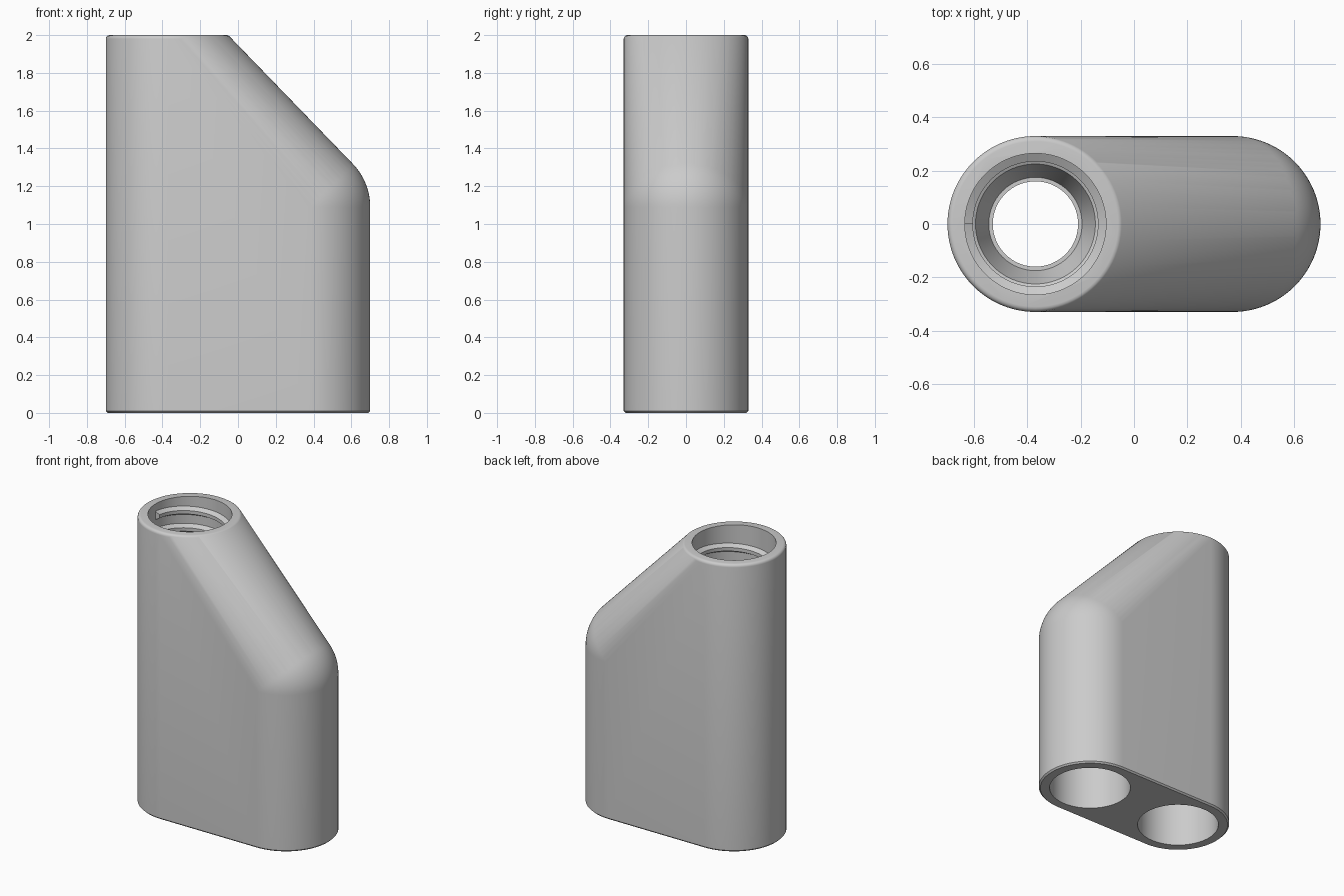
import bpy, bmesh
from math import sin, cos, pi, radians

cube = bpy.data.objects.get("Cube")
if cube:
    bpy.data.objects.remove(cube, do_unlink=True)

SEG = 96
R = 0.33          # outer radius of both tubes
CX = 0.37         # distance of each tube from the middle
DOME_Z = 1.09     # centre height of the short tube's dome

grey = bpy.data.materials.new("grey plastic")
grey.use_nodes = True
colour = (0.6, 0.6, 0.6, 1)
grey.diffuse_color = colour
grey.node_tree.nodes["Principled BSDF"].inputs["Base Color"].default_value = colour


def to_object(name, bm):
    bmesh.ops.recalc_face_normals(bm, faces=bm.faces[:])
    mesh = bpy.data.meshes.new(name)
    bm.to_mesh(mesh)
    bm.free()
    mesh.materials.append(grey)
    obj = bpy.data.objects.new(name, mesh)
    bpy.context.collection.objects.link(obj)
    return obj


def ring(bm, x, r, z):
    return [bm.verts.new((x + r * cos(2 * pi * i / SEG), r * sin(2 * pi * i / SEG), z))
            for i in range(SEG)]


def skin(bm, rings, closed=True):
    """Join successive loops of vertices with quads and cap both ends."""
    for a, b in zip(rings, rings[1:]):
        n = len(a)
        for i in range(n):
            bm.faces.new((a[i], a[(i + 1) % n], b[(i + 1) % n], b[i]))
    bm.faces.new(rings[0])
    bm.faces.new(rings[-1])


def lathe(name, x, profile):
    bm = bmesh.new()
    skin(bm, [ring(bm, x, r, z) for r, z in profile])
    return to_object(name, bm)


def smooth(obj):
    bpy.ops.object.select_all(action="DESELECT")
    obj.select_set(True)
    bpy.context.view_layer.objects.active = obj
    bpy.ops.object.shade_smooth_by_angle(angle=radians(30))


# Body: hull of a tall tube and a short domed tube, with softened rims
bm = bmesh.new()
for x in (-CX, CX):
    ring(bm, x, R - 0.01, 0)
    ring(bm, x, R, 0.01)
for k in range(5):
    a = pi / 2 * k / 4
    ring(bm, -CX, R - 0.02 + 0.02 * cos(a), 1.98 + 0.02 * sin(a))
for k in range(24):
    a = pi / 2 * k / 24
    ring(bm, CX, R * cos(a), DOME_Z + R * sin(a))
hull = bmesh.ops.convex_hull(bm, input=bm.verts[:])
loose = [v for v in bm.verts if not v.link_faces]
bmesh.ops.delete(bm, geom=loose, context="VERTS")
bmesh.ops.dissolve_limit(bm, angle_limit=radians(0.2), verts=bm.verts[:], edges=bm.edges[:])
body = to_object("body", bm)

# Bores: threaded neck with funnel running through, and a blind domed bore
BORE = 0.26
through = lathe("through_bore_cutter", -CX, [
    (BORE, -0.1), (BORE, 1.18), (0.16, 1.3), (0.16, 1.42), (0.175, 1.42),
    (0.225, 1.56), (0.265, 1.58), (0.265, 2.1)])
dome = [(BORE * cos(pi / 2 * k / 16), DOME_Z + BORE * sin(pi / 2 * k / 16)) for k in range(16)]
blind = lathe("blind_bore_cutter", CX, [(BORE, -0.1)] + dome)

for cutter in (through, blind):
    mod = body.modifiers.new("bore", "BOOLEAN")
    mod.operation = "DIFFERENCE"
    mod.solver = "EXACT"
    mod.object = cutter
    cutter.hide_render = True
    bpy.context.view_layer.objects.active = body
    bpy.ops.object.modifier_apply(modifier=mod.name)
    bpy.data.objects.remove(cutter, do_unlink=True)
smooth(body)

# Neck thread: trapezoid section swept along a helix
bm = bmesh.new()
section = [(0.275, -0.035), (0.235, -0.012), (0.235, 0.012), (0.275, 0.035)]
TURNS, PITCH, START = 2.5, 0.12, 1.62
steps = int(TURNS * SEG)
loops = []
for i in range(steps + 1):
    a = 2 * pi * i / SEG
    z = START + PITCH * i / SEG
    loops.append([bm.verts.new((-CX + r * cos(a), r * sin(a), z + dz)) for r, dz in section])
skin(bm, loops)
smooth(to_object("neck_thread", bm))
